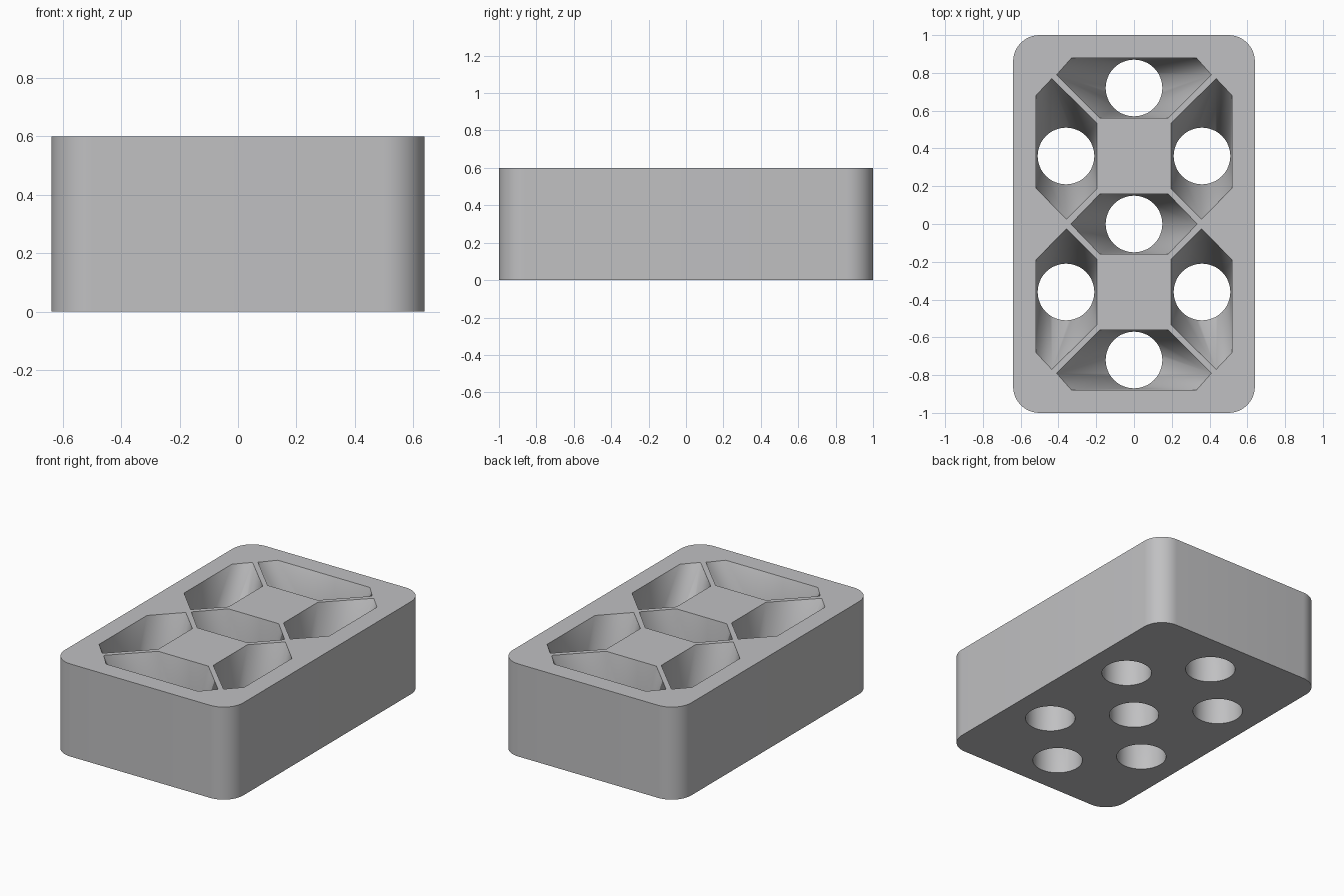
import bpy, bmesh, math
from mathutils import Vector

if "Cube" in bpy.data.objects:
    bpy.data.objects.remove(bpy.data.objects["Cube"])

HEIGHT, HOLE_TOP, HOLE_R, SIDES = 0.6, 0.2, 0.15, 64
HALF_X, HALF_Y, CORNER_R = 0.64, 1.0, 0.14

grey = bpy.data.materials.new("light_grey")
grey.diffuse_color = (0.53, 0.53, 0.54, 1)
grey.use_nodes = True
grey.node_tree.nodes["Principled BSDF"].inputs["Base Color"].default_value = grey.diffuse_color

bm = bmesh.new()


def ring(points, z):
    """Closed loop of vertices, with its edges."""
    vs = [bm.verts.new((x, y, z)) for x, y in points]
    es = [bm.edges.new((vs[i - 1], vs[i])) for i in range(len(vs))]
    return vs, es


def bridge(a, b):
    for i in range(len(a)):
        bm.faces.new((a[i - 1], a[i], b[i], b[i - 1]))


# Rounded rectangular outer wall
outline = []
for k, (sx, sy) in enumerate([(1, 1), (-1, 1), (-1, -1), (1, -1)]):
    for j in range(13):
        a = (k + j / 12) * math.pi / 2
        outline.append((sx * (HALF_X - CORNER_R) + CORNER_R * math.cos(a),
                        sy * (HALF_Y - CORNER_R) + CORNER_R * math.sin(a)))
bottom, bottom_edges = ring(outline, 0)
top, top_edges = ring(outline, HEIGHT)
bridge(bottom, top)

# Seven six-sided funnel mouths with their hole centres
end = [(-.33, .88), (.33, .88), (.41, .79), (.18, .56), (-.18, .56), (-.41, .79)]
side = [(-.435, .77), (-.52, .68), (-.52, .19), (-.357, .025), (-.197, .185), (-.197, .535)]
middle = [(-.335, 0), (-.18, .16), (.18, .16), (.335, 0), (.18, -.16), (-.18, -.16)]
cells = [(middle, (0, 0))]
for s in (1, -1):
    cells.append(([(x, s * y) for x, y in end], (0, s * .72)))
    for t in (1, -1):
        cells.append(([(t * x, s * y) for x, y in side], (-t * .36, s * .36)))

# Each cell: round hole below, walls tapering out to the mouth above
for mouth, (cx, cy) in cells:
    angles = [2 * math.pi * i / SIDES for i in range(SIDES)]
    circle = [(cx + HOLE_R * math.cos(a), cy + HOLE_R * math.sin(a)) for a in angles]
    rim, rim_edges = ring(circle, 0)
    neck, _ = ring(circle, HOLE_TOP)
    lip, lip_edges = ring(mouth, HEIGHT)
    bridge(rim, neck)
    bottom_edges += rim_edges
    top_edges += lip_edges
    # Nearest mouth corner for every step round the hole
    near = []
    for a in angles:
        m = a + math.pi / SIDES
        d = Vector((math.cos(m), math.sin(m), 0))
        near.append(max(lip, key=lambda v: v.co.dot(d)))
    for i in range(SIDES):
        bm.faces.new((neck[i], neck[(i + 1) % SIDES], near[i]))
        if near[i - 1] is not near[i]:
            bm.faces.new((neck[i], near[i], near[i - 1]))

# Flat top and underside, pierced by the cells
for edges in (bottom_edges, top_edges):
    bmesh.ops.triangle_fill(bm, edges=edges, use_beauty=True, use_dissolve=False)
bmesh.ops.recalc_face_normals(bm, faces=bm.faces[:])

mesh = bpy.data.meshes.new("segment_block")
bm.to_mesh(mesh)
bm.free()
mesh.materials.append(grey)
block = bpy.data.objects.new("segment_block", mesh)
bpy.context.collection.objects.link(block)
bpy.context.view_layer.objects.active = block
block.select_set(True)
bpy.ops.object.shade_smooth_by_angle(angle=math.radians(30))
